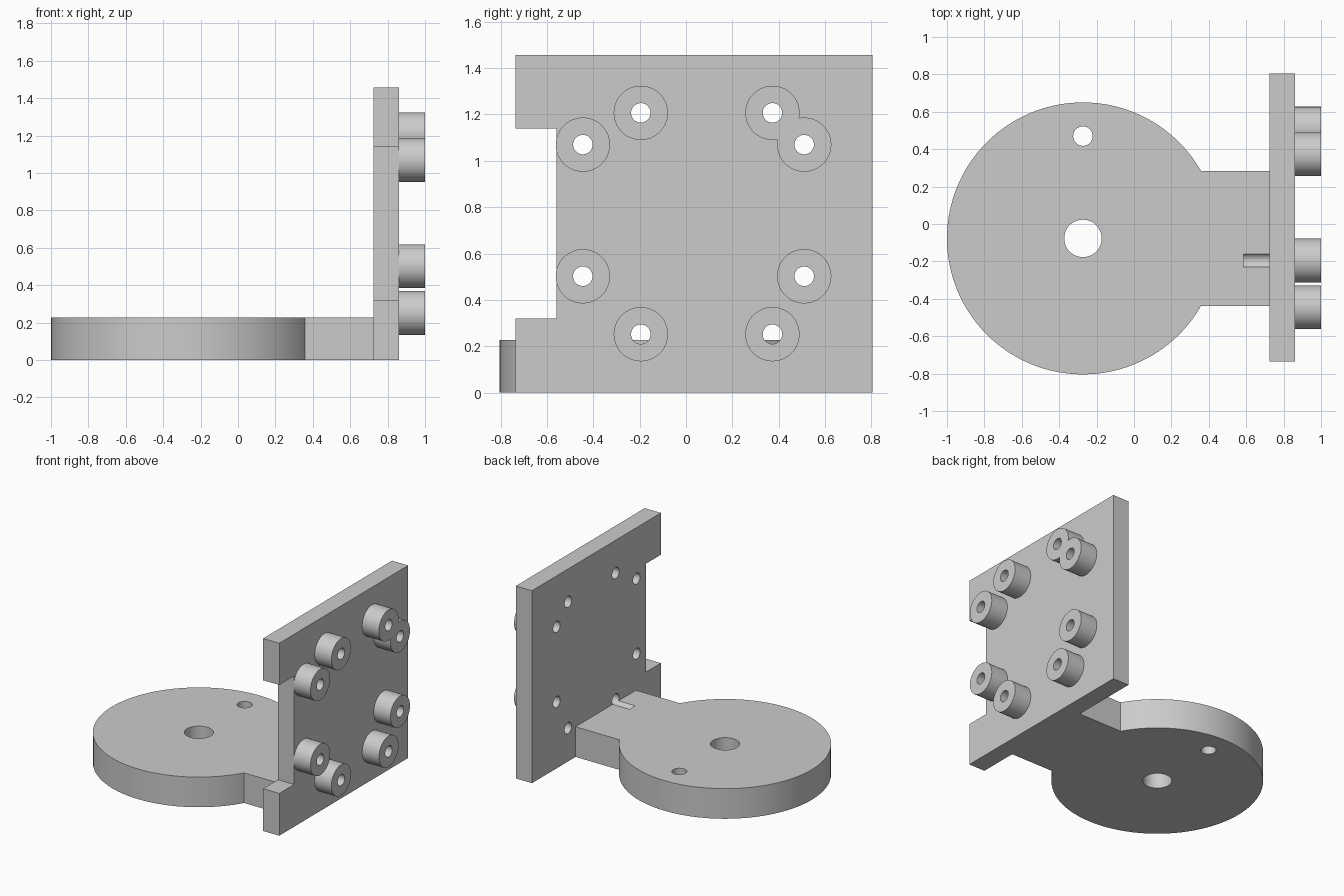
import bpy
import bmesh
from math import pi, radians
from mathutils import Matrix, Vector

cube = bpy.data.objects.get("Cube")
if cube:
    bpy.data.objects.remove(cube, do_unlink=True)

grey = bpy.data.materials.new("plain grey")
grey.use_nodes = True
grey.diffuse_color = (0.6, 0.6, 0.6, 1)
grey.node_tree.nodes["Principled BSDF"].inputs["Base Color"].default_value = (0.6, 0.6, 0.6, 1)


def make_object(name, bm):
    bmesh.ops.recalc_face_normals(bm, faces=bm.faces[:])
    mesh = bpy.data.meshes.new(name)
    bm.to_mesh(mesh)
    bm.free()
    obj = bpy.data.objects.new(name, mesh)
    bpy.context.collection.objects.link(obj)
    mesh.materials.append(grey)
    return obj


def extrude_profile(name, points, direction):
    bm = bmesh.new()
    face = bm.faces.new([bm.verts.new(p) for p in points])
    result = bmesh.ops.extrude_face_region(bm, geom=[face], use_keep_orig=True)
    verts = [g for g in result["geom"] if isinstance(g, bmesh.types.BMVert)]
    bmesh.ops.translate(bm, verts=verts, vec=direction)
    return make_object(name, bm)


def cylinder(name, start, end, radius, sides=64):
    start, end = Vector(start), Vector(end)
    axis = end - start
    place = Matrix.Translation((start + end) / 2) @ axis.to_track_quat("Z", "Y").to_matrix().to_4x4()
    bm = bmesh.new()
    bmesh.ops.create_cone(bm, cap_ends=True, segments=sides, radius1=radius,
                          radius2=radius, depth=axis.length, matrix=place)
    return make_object(name, bm)


def combine(target, other, operation, keep=False):
    mod = target.modifiers.new("combine", "BOOLEAN")
    mod.object = other
    mod.operation = operation
    mod.solver = "EXACT"
    bpy.context.view_layer.objects.active = target
    bpy.ops.object.modifier_apply(modifier=mod.name)
    if not keep:
        bpy.data.objects.remove(other, do_unlink=True)


# Main dimensions
PLATE_BACK, PLATE_FACE, BOSS_END = 0.725, 0.86, 1.0
BASE_TOP = 0.228
CX, CY = -0.273, -0.077

# Round base with a neck reaching the upright plate
base = cylinder("round_base", (CX, CY, 0), (CX, CY, BASE_TOP), 0.727, 128)
neck = extrude_profile("neck", [(0, CY - 0.361, 0), (PLATE_BACK, CY - 0.361, 0),
                                (PLATE_BACK, CY + 0.361, 0), (0, CY + 0.361, 0)],
                       (0, 0, BASE_TOP))
combine(base, neck, "UNION")
for y, radius in ((CY, 0.1), (0.47, 0.052)):
    combine(base, cylinder("bore", (CX, y, -0.1), (CX, y, 0.4), radius), "DIFFERENCE")

# Upright plate with one notched edge
outline = [(-0.735, 0), (0.805, 0), (0.805, 1.456), (-0.735, 1.456),
           (-0.735, 1.14), (-0.558, 1.14), (-0.558, 0.32), (-0.735, 0.32)]
plate = extrude_profile("mounting_plate", [(PLATE_BACK, y, z) for y, z in outline],
                        (PLATE_FACE - PLATE_BACK, 0, 0))

# Ring of bosses, the overlapping pair merged into one
spots = [(y, z) for y in (-0.195, 0.373) for z in (0.252, 1.207)]
spots += [(y, z) for y in (-0.445, 0.51) for z in (0.502, 1.07)]
bosses = None
for y, z in spots:
    boss = cylinder("bosses", (PLATE_FACE, y, z), (BOSS_END, y, z), 0.117)
    if bosses:
        combine(bosses, boss, "UNION")
    else:
        bosses = boss

# Screw holes through bosses and plate, grazing the neck
for y, z in spots:
    drill = cylinder("drill", (0.585, y, z), (1.1, y, z), 0.042, 40)
    combine(bosses, drill, "DIFFERENCE", keep=True)
    combine(plate, drill, "DIFFERENCE", keep=True)
    if y == -0.195 and z < 1:
        combine(base, drill, "DIFFERENCE", keep=True)
    bpy.data.objects.remove(drill, do_unlink=True)

# Smooth curved walls, crisp edges
bpy.ops.object.select_all(action="DESELECT")
for obj in (base, plate, bosses):
    obj.select_set(True)
    bpy.context.view_layer.objects.active = obj
bpy.ops.object.shade_smooth_by_angle(angle=radians(30))
